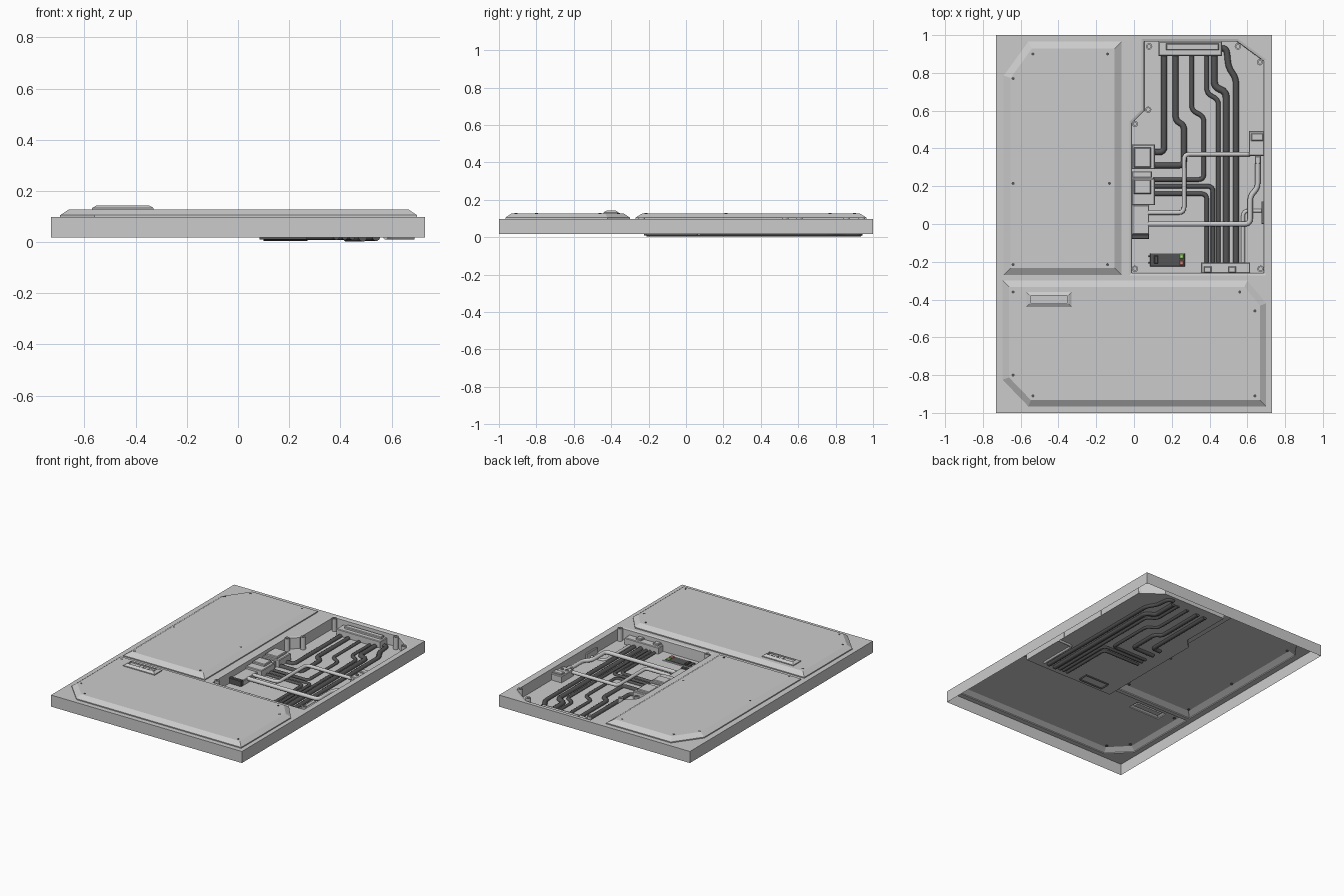
import bpy, bmesh, math
from mathutils import Vector

if "Cube" in bpy.data.objects:
    bpy.data.objects.remove(bpy.data.objects["Cube"])

TOP, FLOOR = 0.098, 0.02


def material(name, rgb):
    m = bpy.data.materials.new(name)
    m.diffuse_color = (*rgb, 1)
    m.use_nodes = True
    m.node_tree.nodes["Principled BSDF"].inputs["Base Color"].default_value = m.diffuse_color
    return m


DARK = material("dark_rubber", (0.09, 0.09, 0.09))
GREEN = material("green_light", (0.4, 0.85, 0.2))
RED = material("red_light", (0.8, 0.25, 0.2))


def add(name, bm, mat=None):
    me = bpy.data.meshes.new(name)
    bm.to_mesh(me)
    bm.free()
    ob = bpy.data.objects.new(name, me)
    bpy.context.collection.objects.link(ob)
    if mat:
        me.materials.append(mat)
    return ob


def rect(x0, x1, y0, y1):
    return [(x0, y0), (x1, y0), (x1, y1), (x0, y1)]


def inset(poly, d):
    """Mitred inward offset of a counter-clockwise outline."""
    pts = [Vector(p) for p in poly]
    out = []
    for i, p in enumerate(pts):
        a = (p - pts[i - 1]).normalized()
        b = (pts[(i + 1) % len(pts)] - p).normalized()
        n1, n2 = Vector((-a.y, a.x)), Vector((-b.y, b.x))
        out.append(p + (n1 + n2) * d / (1 + n1.dot(n2)))
    return out


def shell(name, poly, steps, holes=(), mat=None):
    """Skin through (inset, z) rings; the last ring is capped around any holes."""
    bm = bmesh.new()
    rings = [[bm.verts.new((*p, z)) for p in inset(poly, d)] for d, z in steps]
    n = len(poly)
    for a, b in zip(rings, rings[1:]):
        for i in range(n):
            j = (i + 1) % n
            bm.faces.new((a[i], a[j], b[j], b[i]))
    if not holes:
        bm.faces.new(rings[-1])
    else:
        loops = [rings[-1]] + [[bm.verts.new((*p, steps[-1][1])) for p in h] for h in holes]
        edges = []
        for loop in loops:
            for i, v in enumerate(loop):
                w = loop[(i + 1) % len(loop)]
                edges.append(bm.edges.get((v, w)) or bm.edges.new((v, w)))
        res = bmesh.ops.triangle_fill(bm, use_beauty=True, edges=edges, normal=(0, 0, 1))
        for f in res["geom"]:
            if isinstance(f, bmesh.types.BMFace):
                f.normal_update()
                if f.normal.z < 0:
                    f.normal_flip()
    return add(name, bm, mat)


def block(name, x0, x1, y0, y1, z1, z0=FLOOR, bev=0.004, mat=None):
    return shell(name, rect(x0, x1, y0, y1), [(0, z0), (0, z1 - bev), (bev, z1)], mat=mat)


def post(name, x, y, r, z0, z1, hole=True, n=12, mat=None):
    ring = [(x + r * math.cos(2 * math.pi * i / n), y + r * math.sin(2 * math.pi * i / n)) for i in range(n)]
    steps = [(0, z0), (0, z1)]
    if hole:
        steps += [(r * 0.45, z1), (r * 0.45, z1 - r * 0.5)]
    return shell(name, ring, steps, mat=mat)


def cable(name, pts, r, z=FLOOR, mat=DARK, turn=0.03):
    """Round tube along a path with rounded corners."""
    ps = [Vector((*p, z)) if len(p) == 2 else Vector(p) for p in pts]
    path = [ps[0]]
    for a, p, b in zip(ps, ps[1:], ps[2:]):
        s = p + (a - p).normalized() * min(turn, (a - p).length * 0.49)
        e = p + (b - p).normalized() * min(turn, (b - p).length * 0.49)
        for k in range(5):
            t = k / 4
            path.append(s * (1 - t) ** 2 + p * 2 * t * (1 - t) + e * t * t)
    path.append(ps[-1])
    cu = bpy.data.curves.new(name, "CURVE")
    cu.dimensions = "3D"
    cu.bevel_depth, cu.bevel_resolution, cu.use_fill_caps = r, 3, True
    sp = cu.splines.new("POLY")
    sp.points.add(len(path) - 1)
    for q, v in zip(sp.points, path):
        q.co = (*v, 1)
    ob = bpy.data.objects.new(name, cu)
    bpy.context.collection.objects.link(ob)
    if mat:
        cu.materials.append(mat)
    bpy.ops.object.select_all(action="DESELECT")
    ob.select_set(True)
    bpy.context.view_layer.objects.active = ob
    bpy.ops.object.convert(target="MESH")
    bpy.ops.object.shade_smooth_by_angle(angle=math.radians(50))


# Outlines of the two cover plates, the service bay and the small switch housing
upper = [(-.69, -.27), (-.065, -.27), (-.065, .965), (-.56, .965), (-.69, .785)]
lower = [(-.56, -.965), (.70, -.965), (.70, -.42), (.60, -.30), (-.695, -.30), (-.695, -.825)]
bay = [(-.025, -.272), (.70, -.272), (.70, .87), (.55, .98), (.04, .98), (.04, .605), (-.025, .54)]
housing = rect(-.57, -.33, -.44, -.36)

# Open-bottomed panel, raised covers and sunken bay
shell("panel_body", rect(-.73, .73, -1, 1), [(0, .018), (0, TOP)], [upper, lower, bay])
shell("upper_cover", upper, [(0, TOP), (0, .105), (.037, .127)])
shell("lower_cover", lower, [(0, TOP), (0, .105), (.033, .127)], [housing])
shell("service_bay", bay, [(0, TOP), (.013, TOP - .004), (.015, FLOOR)])
shell("switch_housing", housing, [(0, .127), (0, .133), (.017, .143), (.021, .143), (.021, .134)])
for x in (-.455, -.413, -.371):
    post("switch_button", x, -.40, .014, .134, .14, hole=False)

# Cover screws and bay corner posts
for x, y in [(-.64, .77), (-.535, .9), (-.14, .9), (-.64, .215), (-.64, -.215), (-.14, -.215), (-.13, .215),
             (-.64, -.36), (.56, -.36), (.64, -.46), (.64, -.91), (-.535, -.91), (-.64, -.80)]:
    post("cover_screw", x, y, .008, .122, .128, hole=False, n=8, mat=DARK)
for x, y in [(.08, .94), (.55, .94), (.667, .857), (.075, .605), (.005, .53), (.005, -.237), (.67, -.237)]:
    post("bay_post", x, y, .017, FLOOR, .106)

# Connectors at the top and bottom of the bay
block("top_connector", .13, .465, .89, .965, .065)
block("top_connector_cap", .17, .45, .92, .955, .08)
block("bottom_connector", .355, .615, -.26, -.205, .065)
for x in (.37, .50):
    block("bottom_connector_clip", x, x + .04, -.258, -.225, .078)

# Stack of connectors on the left
block("left_connector", -.01, .11, .29, .42, .07)
block("left_connector_cap", 0, .09, .30, .405, .085)
block("left_spacer", -.01, .095, .245, .278, .065)
block("left_lower_connector", -.01, .11, .10, .24, .07)
block("left_lower_cap", 0, .09, .16, .235, .085)
block("left_rail", -.01, .08, -.055, .10, .055)
block("left_rail_foot", -.015, .08, -.08, -.055, .06, mat=DARK)

# Valve block and bracket on the right
block("valve_block", .608, .69, .36, .492, .065)
block("valve_cap", .62, .685, .44, .48, .075)
for x in (.632, .667):
    post("valve_screw", x, .40, .012, .06, .07)
block("valve_outlet", .64, .672, .32, .36, .06)
block("bay_bracket", .675, .69, 0, .12, .06)

# Thick cables lying in the bay floor
B = -.21
cable("cable", [(.16, .9), (.16, .38), (.10, .38)], .016)
cable("cable", [(.22, .9), (.22, .545), (.265, .525), (.265, .31), (.10, .31)], .016)
cable("cable", [(.305, .9), (.305, .60), (.37, .57), (.37, .235), (.10, .235)], .012)
cable("cable", [(.385, .9), (.385, .69), (.447, .66), (.447, B)], .012)
cable("cable", [(.425, .9), (.425, .725), (.488, .70), (.488, B)], .018)
cable("cable", [(.45, .93), (.49, .93), (.50, .83), (.54, .77), (.54, B)], .016)
cable("cable", [(.10, .20), (.418, .20), (.418, B)], .012)
cable("cable", [(.10, .16), (.385, .16), (.385, B)], .012)
cable("thin_cable", [(.577, B), (.577, .07), (.69, .07)], .01, mat=None)

# Pipes crossing over the cables
cable("crossing_pipe", [(.075, .06), (.265, .06), (.265, .37), (.615, .37)], .012, z=.048, mat=None)
cable("crossing_pipe", [(.075, 0), (.615, 0), (.615, .15), (.655, .19), (.655, .35)], .014, z=.046, mat=None)

# Status board with lights
block("status_board", .085, .27, -.225, -.155, .026, z0=.01, bev=.002, mat=DARK)
shell("board_face", rect(.075, .28, -.235, -.145), [(0, FLOOR), (0, .023)])
block("status_switch", .106, .128, -.21, -.167, .036, mat=DARK)
for y, m in ((-.172, GREEN), (-.206, RED)):
    block("status_light", .24, .263, y - .012, y + .012, .034, mat=m)
    block("board_pin", .078, .084, y - .004, y + .004, .03, bev=.001, mat=DARK)
